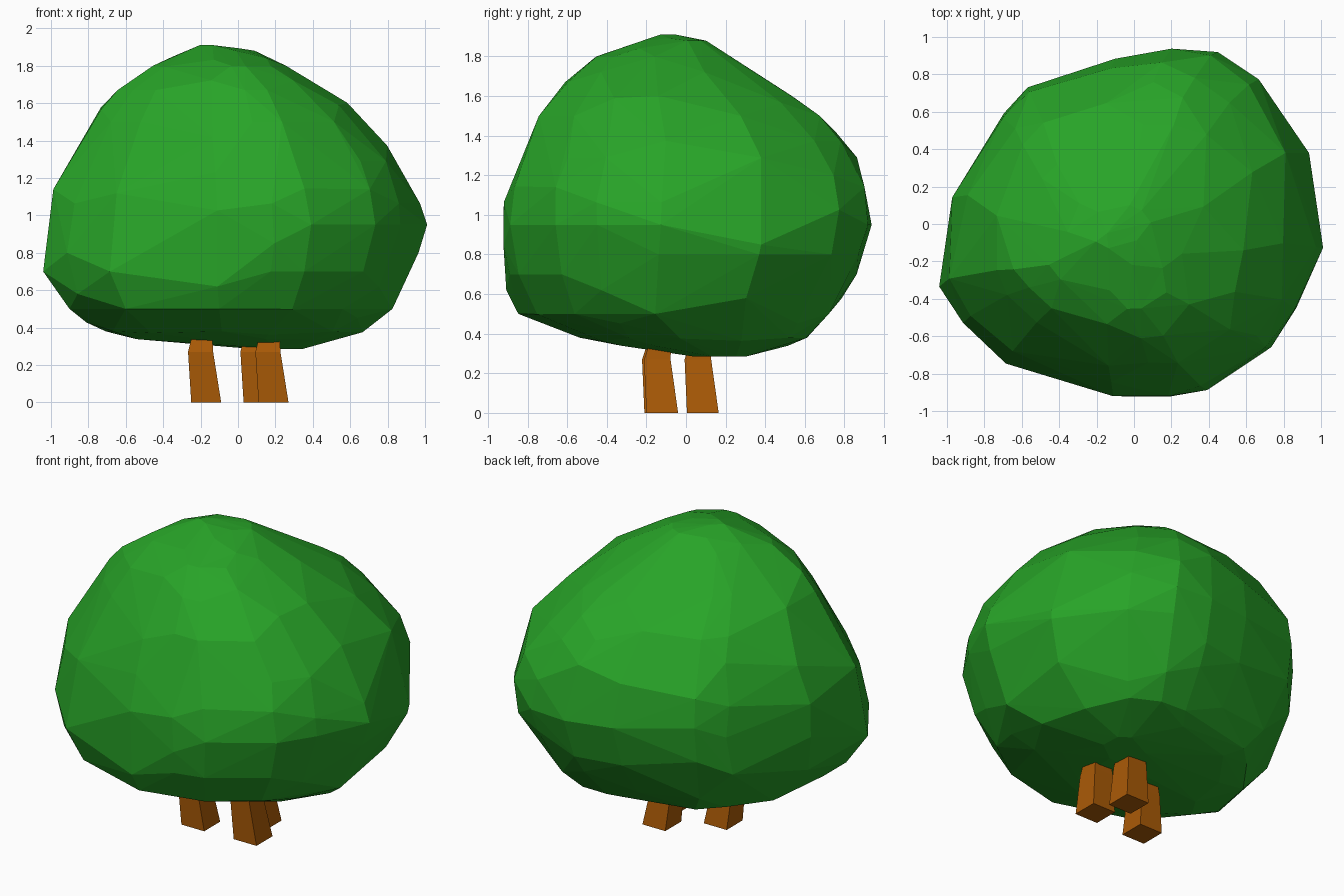
import bpy, bmesh, random
from mathutils import Vector

random.seed(4)
cube = bpy.data.objects.get("Cube")
if cube:
    bpy.data.objects.remove(cube, do_unlink=True)


def make_material(name, colour):
    material = bpy.data.materials.new(name)
    material.use_nodes = True
    material.diffuse_color = (*colour, 1)
    shader = next(n for n in material.node_tree.nodes if n.type == 'BSDF_PRINCIPLED')
    shader.inputs["Base Color"].default_value = (*colour, 1)
    shader.inputs["Roughness"].default_value = 0.9
    return material


def make_object(name, bm, material):
    bmesh.ops.recalc_face_normals(bm, faces=bm.faces[:])
    mesh = bpy.data.meshes.new(name)
    bm.to_mesh(mesh)
    bm.free()
    mesh.materials.append(material)
    obj = bpy.data.objects.new(name, mesh)
    bpy.context.collection.objects.link(obj)
    return obj


leaf_green = make_material("leaf green", (0.021, 0.37, 0.021))
bark_brown = make_material("bark brown", (0.4, 0.102, 0.002))

# Widest outline of the canopy, seen from above
outline = [(-1, -.3), (-.97, .15), (-.7, .6), (-.56, .74), (-.1, .88), (.2, .94),
           (.45, .93), (.68, .78), (.94, .4), (1, -.12), (.88, -.45), (.73, -.65),
           (.39, -.88), (.2, -.92), (-.1, -.93), (-.65, -.71), (-.88, -.5)]

# Extents of the canopy at each height: z, left, right, front, back
levels = [(.285, .1, .35, .05, .3), (.34, -.53, .55, -.35, .52),
          (.38, -.72, .69, -.53, .61), (.5, -.86, .83, -.84, .73),
          (.7, -1, .97, -.93, .86), (.95, -1, 1, -.94, .93),
          (1.14, -1, .94, -.91, .9), (1.29, -.92, .86, -.82, .86),
          (1.5, -.82, .67, -.74, .68), (1.67, -.67, .5, -.6, .43),
          (1.8, -.47, .25, -.45, .22), (1.88, -.27, .1, -.22, .1),
          (1.91, -.2, -.12, -.13, -.05)]


def canopy_point(level, u, v):
    """Point of the outline fitted to a level, which may lie between two rows."""
    low = min(int(level), len(levels) - 2)
    row = Vector(levels[low]).lerp(Vector(levels[low + 1]), level - low)
    z, left, right, front, back = row
    # The front bulges to one side below and to the other side above
    swing = max(-.14, min(.16, (z - .95) * .4))
    size = random.uniform(.985, 1.012) * (1 - swing * u * min(v, 0))
    x = (left + right) / 2 + u * (right - left) / 2 * size
    y = (front + back) / 2 + v / .935 * (back - front) / 2 * size
    return Vector((x, y, z))


def build_canopy():
    """Scatter points over the levels and wrap them in a hull."""
    bm = bmesh.new()
    last = len(levels) - 1
    for i in range(len(levels)):
        for u, v in outline:
            offset = random.choice((-.4, 0, 0, .4)) if 0 < i < last else 0
            bm.verts.new(canopy_point(i + offset, u, v))
    hull = bmesh.ops.convex_hull(bm, input=bm.verts[:])
    unused = {e for e in hull["geom_interior"] + hull["geom_unused"]
              if isinstance(e, bmesh.types.BMVert)}
    bmesh.ops.delete(bm, geom=list(unused), context='VERTS')
    canopy = make_object("canopy", bm, leaf_green)
    # Merge the small facets into larger irregular ones
    facets = canopy.modifiers.new("facets", 'DECIMATE')
    facets.ratio = .7


def build_trunk(name, x, y):
    """Square post with a kink where it leans under the leaves."""
    bm = bmesh.new()
    rings = []
    for z, shift_x, shift_y, half in [(0, 0, 0, .08), (.27, -.03, -.025, .067),
                                      (.35, -.022, -.01, .055), (.42, -.02, 0, .05)]:
        rings.append([bm.verts.new((x + shift_x + sx * half, y + shift_y + sy * half, z))
                      for sx, sy in [(-1, -1), (1, -1), (1, 1), (-1, 1)]])
    for low, high in zip(rings, rings[1:]):
        for i in range(4):
            j = (i + 1) % 4
            bm.faces.new((low[i], low[j], high[j], high[i]))
    bm.faces.new(rings[0])
    bm.faces.new(rings[-1])
    make_object(name, bm, bark_brown)


build_canopy()
build_trunk("trunk_front_right", -.17, -.13)
build_trunk("trunk_front_left", .19, -.12)
build_trunk("trunk_back", .11, .085)
